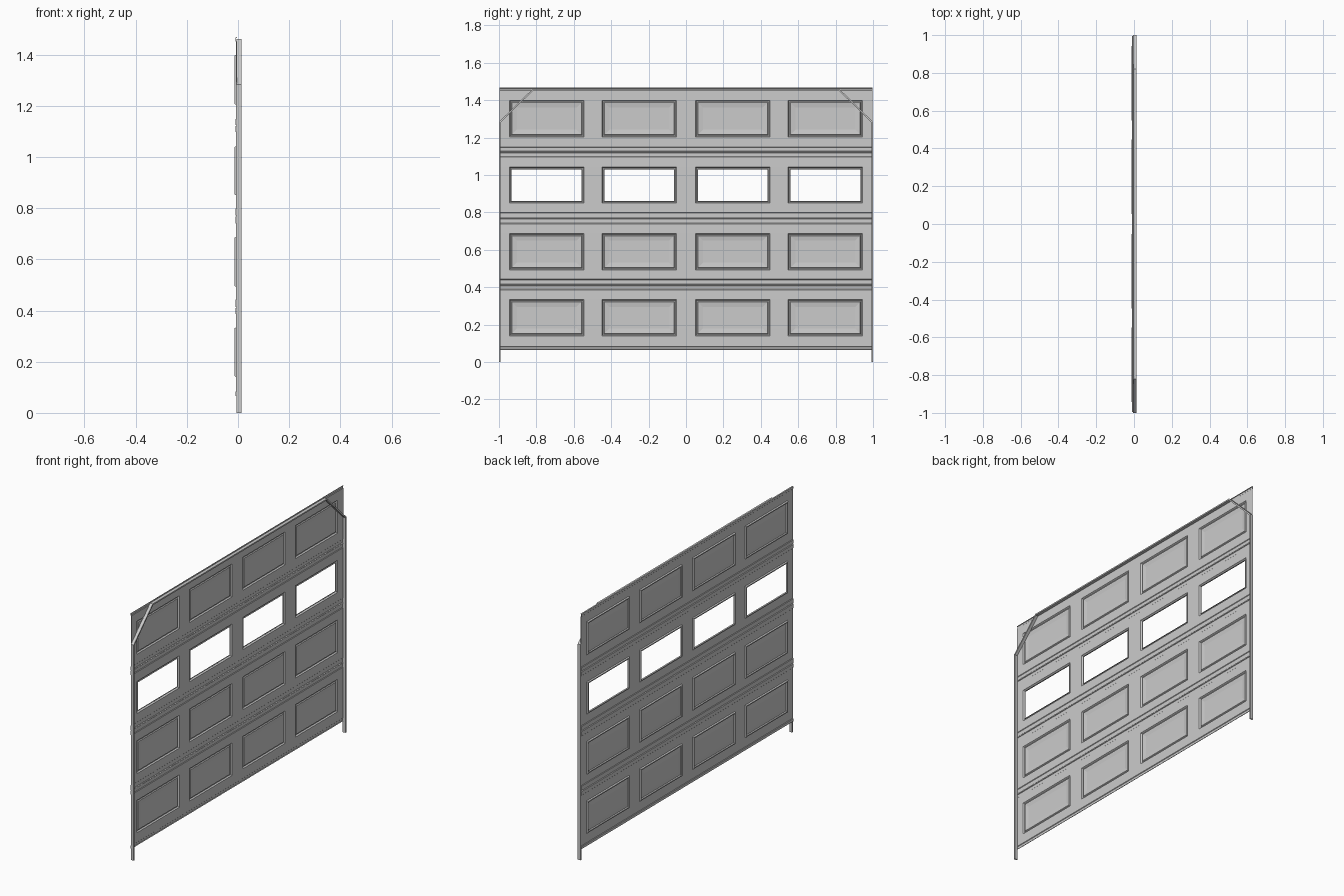
import bpy
import bmesh

if "Cube" in bpy.data.objects:
    bpy.data.objects.remove(bpy.data.objects["Cube"], do_unlink=True)


def make_material(name, colour):
    mat = bpy.data.materials.new(name)
    mat.use_nodes = True
    mat.diffuse_color = colour
    mat.node_tree.nodes["Principled BSDF"].inputs["Base Color"].default_value = colour
    return mat


grey = make_material("light grey metal", (0.6, 0.6, 0.6, 1))


def make_object(name, bm):
    mesh = bpy.data.meshes.new(name)
    bm.to_mesh(mesh)
    bm.free()
    mesh.materials.append(grey)
    obj = bpy.data.objects.new(name, mesh)
    bpy.context.collection.objects.link(obj)
    return obj


FACE, LIP, SEAM = -0.007, -0.010, -0.005   # depths of the pressed sheet
PANELS = [(-0.944, -0.546), (-0.449, -0.051), (0.051, 0.449), (0.546, 0.944)]
columns = [-0.996] + [y for pair in PANELS for y in pair] + [0.996]


def door_section(name, bottom, top, low_lip, high_lip, low, high, window=False):
    """One hinged sheet: lips along both edges and a row of pressed panels."""
    rows = [(bottom, SEAM), (bottom + 0.003, LIP), (low_lip - 0.003, LIP),
            (low_lip, FACE), (low, FACE), (high, FACE), (high_lip, FACE),
            (high_lip + 0.003, LIP), (top - 0.003, LIP), (top, SEAM)]
    bm = bmesh.new()
    grid = [[bm.verts.new((x, y, z)) for y in columns] for z, x in rows]
    panels = []
    for r in range(len(rows) - 1):
        for c in range(len(columns) - 1):
            face = bm.faces.new((grid[r][c], grid[r + 1][c],
                                 grid[r + 1][c + 1], grid[r][c + 1]))
            if r == 4 and c % 2:
                panels.append(face)
    bm.normal_update()

    # Stepped moulding, then a raised field or an open window
    steps = [(0.004, 0.007), (0.006, 0)]
    steps += [(0.002, -0.007)] if window else [(0.004, -0.005), (0.025, 0.004)]
    for width, depth in steps:
        bmesh.ops.inset_individual(bm, faces=panels, thickness=width,
                                   depth=depth, use_even_offset=True)
        bm.normal_update()
    if window:
        bmesh.ops.delete(bm, geom=panels, context='FACES')

    obj = make_object(name, bm)
    solid = obj.modifiers.new("sheet thickness", 'SOLIDIFY')
    solid.thickness = 0.003
    solid.offset = -1


door_section("bottom_section", 0.064, 0.412, 0.085, 0.385, 0.140, 0.334)
door_section("lower_section", 0.412, 0.769, 0.444, 0.738, 0.492, 0.688)
door_section("window_section", 0.769, 1.123, 0.800, 1.096, 0.850, 1.042, True)
door_section("top_section", 1.123, 1.468, 1.150, 1.450, 1.203, 1.400)


def track(name, outer, inner, x_back=-0.005, x_front=0.013):
    """Flat bar that follows a path between two outlines."""
    bm = bmesh.new()
    pairs = [[bm.verts.new((x_back, y, z)) for y, z in pair]
             for pair in zip(outer, inner)]
    for (a, b), (c, d) in zip(pairs, pairs[1:]):
        bm.faces.new((a, b, d, c))
    result = bmesh.ops.extrude_face_region(bm, geom=bm.faces[:], use_keep_orig=True)
    moved = [v for v in result["geom"] if isinstance(v, bmesh.types.BMVert)]
    bmesh.ops.translate(bm, verts=moved, vec=(x_front - x_back, 0, 0))
    bmesh.ops.recalc_face_normals(bm, faces=bm.faces[:])
    make_object(name, bm)


# Upright with a diagonal corner on each side
for side, label in ((1, "left"), (-1, "right")):
    outer = [(side, 0), (side, 1.284), (side * 0.820, 1.460)]
    inner = [(side * 0.992, 0), (side * 0.992, 1.280), (side * 0.817, 1.452)]
    track("track_" + ("back" if side > 0 else "front"), outer, inner)

# Bar across the top between the diagonal corners
track("top_bar", [(-0.82, 1.460), (0.82, 1.460)], [(-0.817, 1.452), (0.817, 1.452)])
